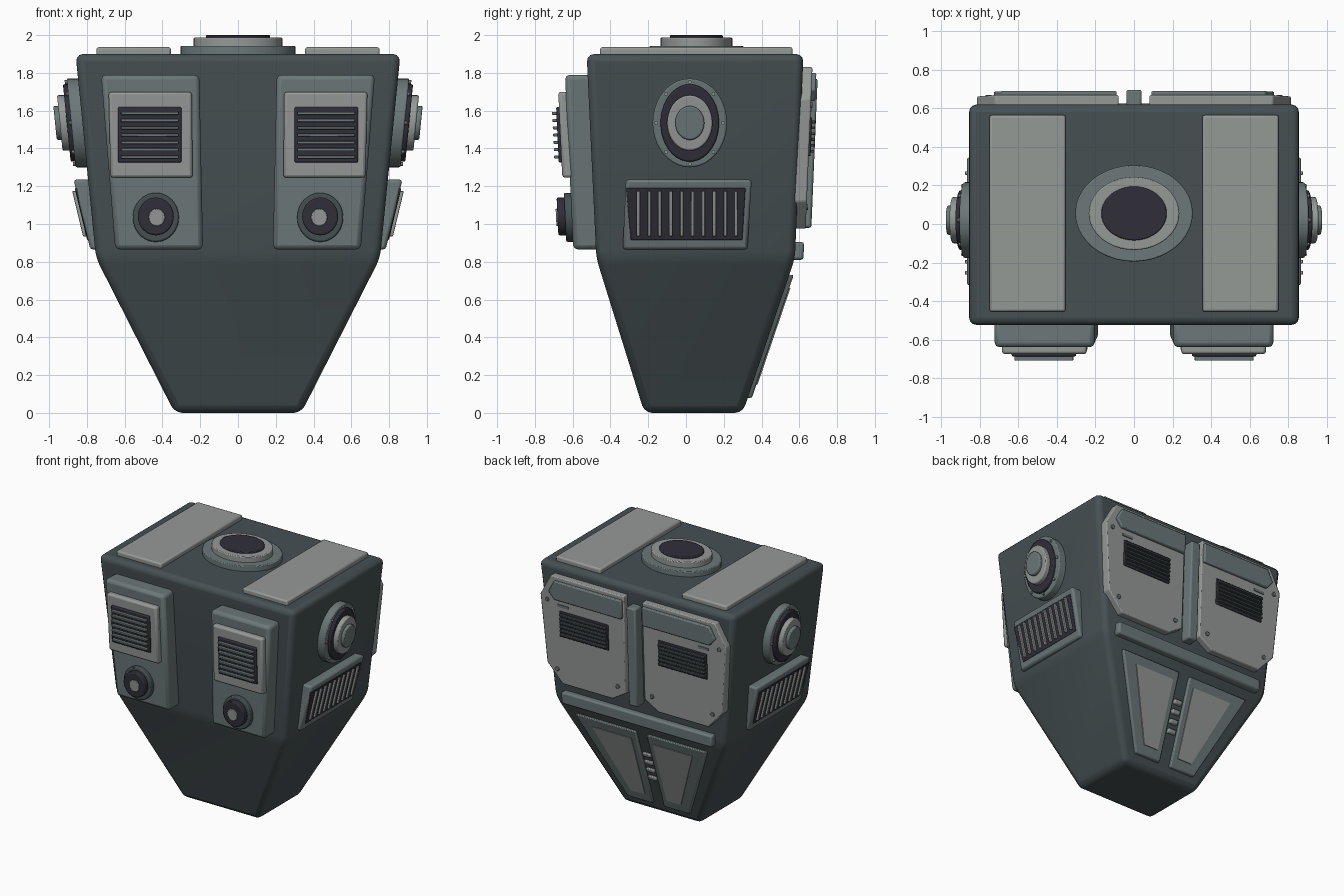
import bpy, bmesh, math

if "Cube" in bpy.data.objects:
    bpy.data.objects.remove(bpy.data.objects["Cube"])

def material(name, r, g, b):
    m = bpy.data.materials.new(name)
    m.diffuse_color = (r, g, b, 1)
    m.use_nodes = True
    m.node_tree.nodes["Principled BSDF"].inputs["Base Color"].default_value = m.diffuse_color
    return m

BODY = material("dark_slate", 0.061, 0.080, 0.086)
SLATE = material("mid_slate", 0.150, 0.188, 0.191)
LIGHT = material("light_grey", 0.300, 0.320, 0.307)
DARK = material("near_black", 0.030, 0.028, 0.041)

# Surface frames: (u, v, outward w) to a point on each face of the hull
def front(u, v, w): return (u, -0.475 - (v - 0.82) * 0.047 - w, v)
def back(u, v, w): return (-u, 0.577 + (v - 0.82) * 0.042 + w, v)
def side(u, v, w): return (0.752 + (v - 0.82) * 0.1 + w, u, v)
def vent(u, v, w): return (0.755 + (v - 0.87) * 0.24 + w, u, v)
def top(u, v, w): return (u, v, 1.9 + w)
def low_back(u, v, w): return (-u, 0.30 + v * 0.34 + w, v)

def finish(name, bm, mat, bevel, mirror, segments=2, angle=30):
    bmesh.ops.recalc_face_normals(bm, faces=bm.faces)
    me = bpy.data.meshes.new(name)
    bm.to_mesh(me)
    bm.free()
    me.materials.append(mat)
    ob = bpy.data.objects.new(name, me)
    bpy.context.collection.objects.link(ob)
    bpy.context.view_layer.objects.active = ob
    ob.select_set(True)
    bpy.ops.object.shade_smooth_by_angle(angle=math.radians(30))
    ob.select_set(False)
    if bevel:
        b = ob.modifiers.new("bevel", 'BEVEL')
        b.width, b.segments = bevel, segments
        b.limit_method, b.angle_limit = 'ANGLE', math.radians(angle)
    if mirror:
        ob.modifiers.new("mirror", 'MIRROR').use_mirror_merge = False
    return ob

def plate(name, frame, pts, w0, w1, mat, bevel=0.0, mirror=True):
    """Extrude an outline drawn on a hull surface from depth w0 to w1."""
    bm = bmesh.new()
    a = [bm.verts.new(frame(u, v, w0)) for u, v in pts]
    b = [bm.verts.new(frame(u, v, w1)) for u, v in pts]
    bm.faces.new(a)
    bm.faces.new(b)
    n = len(pts)
    for i in range(n):
        bm.faces.new((a[i], a[(i + 1) % n], b[(i + 1) % n], b[i]))
    return finish(name, bm, mat, bevel, mirror)

def rect(u0, u1, v0, v1):
    return [(u0, v0), (u1, v0), (u1, v1), (u0, v1)]

def oval(u, v, ru, rv, n=40):
    return [(u + ru * math.cos(2 * math.pi * i / n), v + rv * math.sin(2 * math.pi * i / n))
            for i in range(n)]

# Hull: three rectangular sections, tapering to the foot
bm = bmesh.new()
rings = []
for z, hx, y0, y1 in ((0, 0.335, -0.22, 0.30), (0.82, 0.752, -0.475, 0.577), (1.9, 0.86, -0.526, 0.622)):
    rings.append([bm.verts.new(p) for p in ((-hx, y0, z), (hx, y0, z), (hx, y1, z), (-hx, y1, z))])
bm.faces.new(rings[0])
bm.faces.new(rings[2])
for lo, hi in zip(rings, rings[1:]):
    for i in range(4):
        j = (i + 1) % 4
        bm.faces.new((lo[i], lo[j], hi[j], hi[i]))
finish("hull", bm, BODY, 0.04, False, 3, 10)

# Front modules
plate("front_module", front, [(0.65, 0.865), (0.185, 0.865), (0.205, 1.79), (0.725, 1.79)],
      -0.03, 0.12, SLATE, 0.025)
plate("front_frame", front, [(0.675, 1.245), (0.24, 1.245), (0.245, 1.7), (0.685, 1.7)],
      0.10, 0.16, LIGHT, 0.015)
plate("front_grille", front, rect(0.3, 0.635, 1.325, 1.62), 0.14, 0.175, DARK, 0.008)
for i in range(7):
    z = 1.355 + i * 0.0385
    plate("front_grille_rib", front, rect(0.315, 0.62, z - 0.008, z + 0.008), 0.165, 0.198, SLATE, 0.004)
plate("front_knob_base", front, oval(0.435, 1.035, 0.122, 0.13), 0.1, 0.155, BODY, 0.008)
plate("front_knob", front, oval(0.435, 1.04, 0.095, 0.1), 0.14, 0.195, DARK, 0.008)
plate("front_knob_hub", front, oval(0.43, 1.035, 0.043, 0.046, 20), 0.18, 0.203, LIGHT, 0.004)

# Round side ports
for name, ru, rv, w, mat in (("port_flange", 0.197, 0.235, 0.06, SLATE),
                             ("port_ring", 0.155, 0.205, 0.083, DARK),
                             ("port_collar", 0.12, 0.147, 0.12, LIGHT),
                             ("port_hub", 0.077, 0.09, 0.145, SLATE)):
    plate(name, side, oval(0.02, 1.535, ru, rv), -0.03, w, mat, 0.008)
for i in range(8):
    a = math.pi * i / 4
    plate("port_bolt", side, oval(0.02 + 0.177 * math.cos(a), 1.535 + 0.217 * math.sin(a), 0.01, 0.01, 8),
          0.05, 0.072, LIGHT)

# Side vents, tilted outward at the top
plate("vent_frame", vent, [(-0.335, 0.865), (0.325, 0.865), (0.348, 1.235), (-0.318, 1.235)],
      -0.06, 0.028, SLATE, 0.015)
plate("vent_opening", vent, [(-0.292, 0.915), (0.298, 0.915), (0.315, 1.19), (-0.318, 1.19)],
      0.01, 0.033, DARK, 0.005)
for i in range(10):
    y = -0.253 + i * 0.0575
    plate("vent_bar", vent, [(y - 0.009, 0.935), (y + 0.009, 0.935), (y + 0.009, 1.175), (y - 0.009, 1.175)],
          0.025, 0.05, LIGHT, 0.004)

# Roof plates and hatch
plate("roof_plate", top, rect(0.355, 0.75, -0.455, 0.565), -0.02, 0.036, LIGHT, 0.012)
for name, ru, rv, w, mat in (("hatch_base", 0.305, 0.25, 0.042, SLATE),
                             ("hatch_collar", 0.235, 0.19, 0.087, LIGHT),
                             ("hatch_lid", 0.17, 0.14, 0.10, DARK)):
    plate(name, top, oval(0, 0.055, ru, rv), -0.02, w, mat, 0.006, False)

# Rear armour doors
plate("rear_door", back, [(0.08, 1.05), (0.2, 0.975), (0.64, 0.975), (0.77, 1.12), (0.815, 1.66),
                          (0.72, 1.83), (0.08, 1.83)], -0.02, 0.05, LIGHT, 0.008)
plate("rear_door_header", back, [(0.09, 1.65), (0.68, 1.65), (0.73, 1.71), (0.68, 1.8), (0.09, 1.8)],
      0.04, 0.072, SLATE, 0.008)
plate("rear_grille", back, rect(0.22, 0.645, 1.36, 1.565), 0.04, 0.06, DARK, 0.005)
for i in range(6):
    z = 1.385 + i * 0.031
    plate("rear_grille_rib", back, rect(0.23, 0.635, z - 0.007, z + 0.007), 0.05, 0.078, BODY, 0.003)
plate("rear_slot", back, rect(0.57, 0.66, 1.595, 1.615), 0.045, 0.056, SLATE)
for x, z in ((0.15, 1.09), (0.68, 1.09), (0.755, 1.63)):
    plate("rear_bolt", back, oval(x, z, 0.017, 0.017, 12), 0.04, 0.058, SLATE, 0.003)
plate("rear_spine", back, rect(-0.04, 0.04, 0.98, 1.77), -0.02, 0.08, SLATE, 0.012, False)
plate("rear_bumper", back, rect(-0.66, 0.66, 0.81, 0.905), -0.04, 0.045, SLATE, 0.014, False)

# Lower rear panels with pale insets and centre knobs
plate("lower_panel", low_back, [(0.05, 0.08), (0.27, 0.08), (0.575, 0.73), (0.05, 0.73)],
      -0.03, 0.022, SLATE, 0.008)
plate("lower_panel_inset", low_back, [(0.095, 0.15), (0.22, 0.15), (0.44, 0.66), (0.095, 0.66)],
      0.015, 0.028, LIGHT)
for z in (0.32, 0.39, 0.46, 0.53):
    plate("lower_latch", low_back, rect(-0.035, 0.035, z - 0.016, z + 0.016), -0.02, 0.022, LIGHT, 0.008, False)
